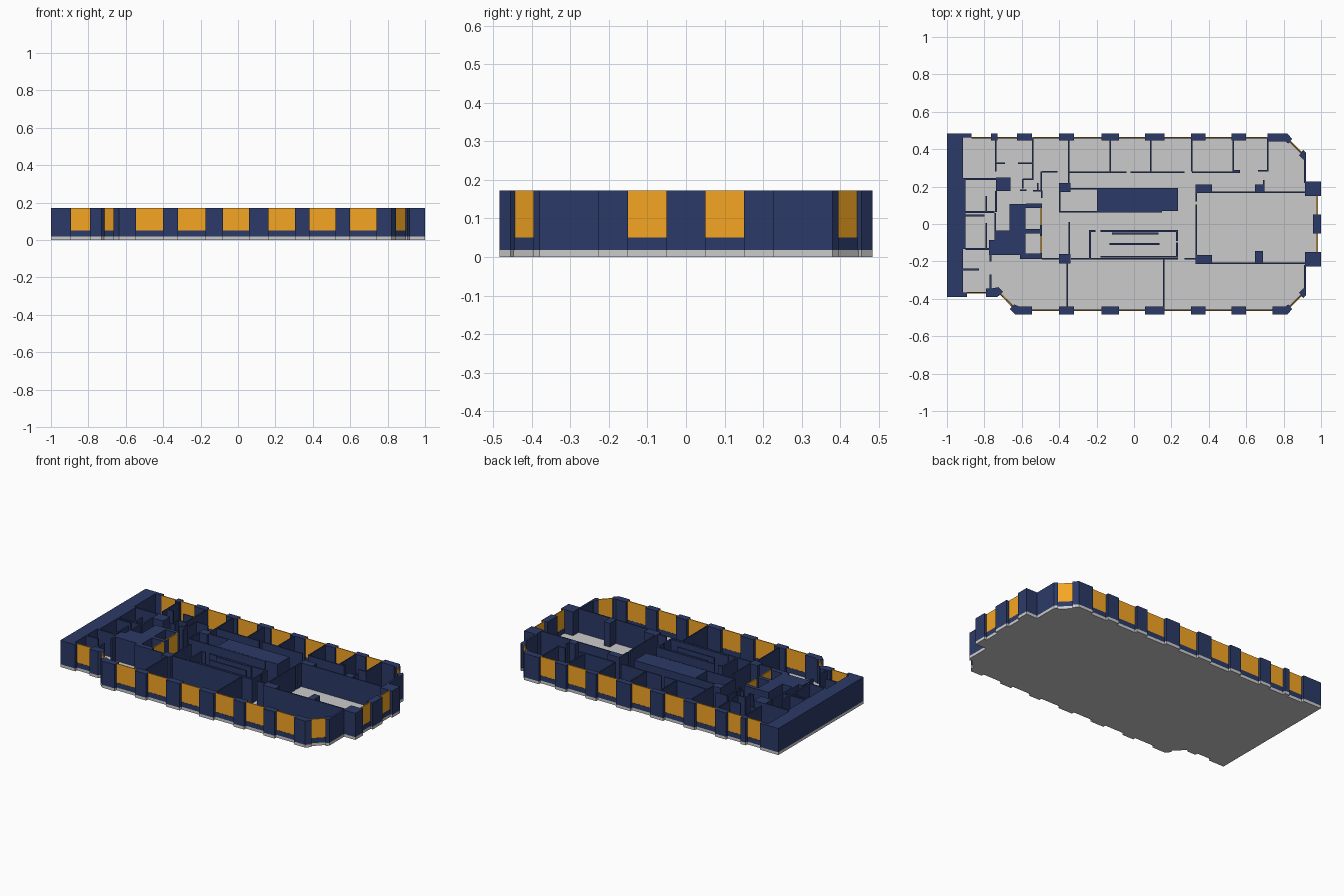
import bpy, bmesh
from mathutils import Vector

FLOOR, SILL, TOP = 0.018, 0.05, 0.172


def material(name, rgb):
    m = bpy.data.materials.new(name)
    m.diffuse_color = (*rgb, 1)
    return m


NAVY = material("navy", (0.024, 0.042, 0.136))
AMBER = material("amber", (0.91, 0.38, 0.017))


def prism(bm, pts, z0, z1):
    """Extrude a plan outline between two heights."""
    low = [bm.verts.new((x, y, z0)) for x, y in pts]
    face = bm.faces.new(low)
    new = bmesh.ops.extrude_face_region(bm, geom=[face])["geom"]
    for v in new:
        if isinstance(v, bmesh.types.BMVert):
            v.co.z = z1


def rect(x0, y0, x1, y1):
    return [(x0, y0), (x1, y0), (x1, y1), (x0, y1)]


def strip(a, b, t):
    """Plan outline of a thin wall from a to b."""
    a, b = Vector(a), Vector(b)
    d = (b - a).normalized()
    n = Vector((-d.y, d.x)) * t / 2
    return [tuple(p) for p in (a - n, b - n, b + n, a + n)]


def finish(bm, name, mat=None):
    bmesh.ops.recalc_face_normals(bm, faces=bm.faces)
    me = bpy.data.meshes.new(name)
    bm.to_mesh(me)
    bm.free()
    ob = bpy.data.objects.new(name, me)
    bpy.context.collection.objects.link(ob)
    if mat:
        me.materials.append(mat)
    return ob


def flip(pts):
    return [(x, -y) for x, y in reversed(pts)]


def build_walls(name, horizontals=(), verticals=(), blocks=(), t=0.01):
    """horizontals: y, x0, x1; verticals: x, y0, y1; blocks: x0, y0, x1, y1."""
    bm = bmesh.new()
    for y, x0, x1 in horizontals:
        prism(bm, rect(x0, y - t / 2, x1, y + t / 2), FLOOR, TOP)
    for x, y0, y1 in verticals:
        prism(bm, rect(x - t / 2, y0, x + t / 2, y1), FLOOR, TOP)
    for b in blocks:
        prism(bm, rect(*b), FLOOR, TOP)
    return finish(bm, name, NAVY)


# Facade piers shared by both long sides (x ranges)
PIERS = [(-0.40, -0.32), (-0.175, -0.08), (0.06, 0.163), (0.305, 0.382), (0.52, 0.60)]
OUT, INN, GLZ = 0.484, 0.441, 0.462
NORTH = [(-0.765, -0.73), (-0.625, -0.545)] + PIERS


def notches(piers):
    pts = []
    for a, b in piers:
        pts += [(a, -GLZ - 0.004), (a, -OUT), (b, -OUT), (b, -GLZ - 0.004)]
    return pts


# Floor slab following the stepped facade
east = [(0.82, -OUT), (0.845, -0.455), (0.836, -0.447), (0.896, -0.386), (0.905, -0.395),
        (0.92, -0.38), (0.92, -0.228), (1, -0.228), (1, -0.15), (0.984, -0.15),
        (0.984, -0.05), (1, -0.05)]
south_west = [(-1, -0.39), (-0.893, -0.39), (-0.893, -0.372), (-0.79, -0.372), (-0.79, -0.39),
              (-0.73, -0.39), (-0.717, -0.378), (-0.653, -0.444), (-0.665, -0.455),
              (-0.635, -OUT), (-0.545, -OUT), (-0.545, -GLZ - 0.004)]
outline = (south_west + notches(PIERS) + [(0.74, -GLZ - 0.004), (0.74, -OUT)] + east + flip(east)
           + [(0.715, OUT), (0.715, GLZ + 0.004)] + flip(notches(NORTH))
           + [(-0.87, GLZ + 0.004), (-0.87, OUT), (-1, OUT)])
bm = bmesh.new()
prism(bm, outline, 0, FLOOR)
finish(bm, "floor_slab")

# Facade piers and corner piers
bm = bmesh.new()
for a, b in PIERS:
    prism(bm, rect(a, -OUT, b, -INN), FLOOR, TOP)
for a, b in NORTH:
    prism(bm, rect(a, INN + 0.005, b, OUT), FLOOR, TOP)


def corner(x0):
    return [(x0, -OUT), (0.82, -OUT), (0.845, -0.455), (0.825, -0.43), (0.81, -INN), (x0, -INN)]


post = [(0.882, -0.367), (0.905, -0.395), (0.92, -0.38), (0.92, -0.345), (0.905, -0.345)]
prism(bm, corner(0.74), FLOOR, TOP)
prism(bm, flip(corner(0.715)), FLOOR, TOP)
for shape in (post, rect(0.915, -0.228, 1, -0.15), strip((0.914, -0.35), (0.914, -0.22), 0.012)):
    prism(bm, shape, FLOOR, TOP)
    prism(bm, flip(shape), FLOOR, TOP)
prism(bm, rect(0.957, -0.05, 1, 0.05), FLOOR, TOP)
prism(bm, [(-0.665, -0.455), (-0.635, -OUT), (-0.545, -OUT), (-0.545, -INN), (-0.615, -INN),
           (-0.64, -0.43)], FLOOR, TOP)
prism(bm, [(-0.79, -0.39), (-0.73, -0.39), (-0.70, -0.363), (-0.725, -0.338), (-0.765, -0.345),
           (-0.79, -0.345)], FLOOR, TOP)
finish(bm, "facade_piers", NAVY)

# Solid west party wall
build_walls("west_wall", blocks=[(-1, -0.39, -0.914, OUT), (-0.914, -0.134, -0.90, 0.246),
                                 (-0.914, -0.39, -0.893, -0.365), (-0.914, GLZ, -0.87, OUT)])

# Windows: navy sill below, three amber panes above
spans = [((-0.893, -0.368), (-0.79, -0.368)), ((-0.712, -0.374), (-0.648, -0.44)),
         ((0.832, -0.443), (0.894, -0.381)), ((0.832, 0.443), (0.894, 0.381)),
         ((0.98, -0.15), (0.98, -0.05)), ((0.98, 0.05), (0.98, 0.15))]
for side, ranges in ((-GLZ, [(-0.6, -0.545)] + PIERS + [(0.74, 0.8)]),
                     (GLZ, [(-0.9, -0.87)] + NORTH + [(0.715, 0.8)])):
    spans += [((a[1], side), (b[0], side)) for a, b in zip(ranges, ranges[1:])]
sills, panes = bmesh.new(), bmesh.new()
for a, b in spans:
    a, b = Vector(a), Vector(b)
    prism(sills, strip(a, b, 0.008), FLOOR, SILL)
    for f0, f1 in ((0, 0.22), (0.22, 0.74), (0.74, 1)):
        prism(panes, strip(a.lerp(b, f0), a.lerp(b, f1), 0.006), SILL, TOP)
finish(sills, "window_sills", NAVY)
finish(panes, "window_panes", AMBER)

# North row of offices
build_walls("north_office_walls",
            [(0.28, -0.492, -0.41), (0.276, -0.35, -0.04), (0.276, -0.02, 0.27), (0.276, 0.31, 0.567),
             (0.286, 0.663, 0.717), (0.286, 0.53, 0.567)],
            [(x, 0.28, GLZ) for x in (-0.348, -0.128, 0.09, 0.31, 0.53, 0.715)]
            + [(0.693, 0.166, 0.235)], t=0.008)

# North-west service rooms
build_walls("northwest_room_walls",
            [(0.326, -0.74, -0.69), (0.326, -0.62, -0.54), (0.24, -0.594, -0.54),
             (0.18, -0.61, -0.575), (0.178, -0.54, -0.492)],
            [(-0.738, 0.28, GLZ), (-0.541, 0.235, GLZ), (-0.594, 0.19, 0.24),
             (-0.497, 0.178, 0.28), (-0.515, 0.178, 0.22)], t=0.008)

# West wash rooms
build_walls("west_room_walls",
            [(0.24, -0.91, -0.738), (-0.134, -0.90, -0.77), (-0.243, -0.914, -0.83),
             (0.046, -0.90, -0.80)],
            [(-0.79, 0.065, 0.15), (-0.79, -0.13, 0.005), (-0.738, 0.064, 0.176),
             (-0.742, -0.09, 0.06), (-0.767, -0.20, -0.134), (-0.767, -0.36, -0.27)],
            [(-0.90, 0.06, -0.745, 0.07), (-0.738, 0.176, -0.66, 0.248)])

# Lift core with two open shafts
build_walls("lift_core",
            [(0.104, -0.578, -0.492), (-0.183, -0.61, -0.492)],
            [(-0.497, -0.025, -0.005), (-0.497, 0.085, 0.105), (-0.497, -0.065, -0.025),
             (-0.497, -0.187, -0.155)],
            [(-0.665, -0.04, -0.58, 0.107), (-0.775, -0.165, -0.655, -0.085),
             (-0.74, -0.09, -0.665, -0.035), (-0.665, -0.165, -0.58, -0.04),
             (-0.61, -0.187, -0.58, -0.06), (-0.58, -0.052, -0.492, -0.026),
             (-0.58, 0.085, -0.492, 0.107), (-0.58, -0.187, -0.492, -0.157)])
bm = bmesh.new()
for y0, y1 in ((-0.026, 0.085), (-0.155, -0.052)):
    prism(bm, strip((-0.496, y0), (-0.496, y1), 0.008), FLOOR, TOP)
finish(bm, "lift_doors", AMBER)

# Central core: solid store, stair enclosure and rails
build_walls("central_core",
            [(0.065, -0.40, 0.15), (0.188, -0.348, 0.235), (-0.187, -0.337, 0.235),
             (-0.187, 0.27, 0.33), (-0.187, -0.492, -0.396)],
            [(-0.397, 0.064, 0.22), (-0.345, -0.187, 0.01), (-0.348, 0.188, 0.28),
             (-0.492, 0.14, 0.178)],
            [(-0.198, 0.07, 0.235, 0.19), (-0.40, 0.17, -0.34, 0.22), (-0.40, -0.212, -0.34, -0.16)],
            t=0.008)
build_walls("stair_enclosure",
            [(-0.037, -0.24, -0.205), (-0.037, -0.18, 0.235), (-0.05, -0.118, 0.13),
             (-0.107, -0.13, 0.137), (-0.175, -0.18, 0.235)],
            [(-0.235, -0.187, -0.037), (0.23, -0.09, -0.037), (0.23, -0.175, -0.10)])

# Large east hall and its columns
build_walls("east_hall_walls",
            [(0.17, 0.33, 0.98), (-0.211, 0.33, 0.915)], [(0.333, -0.211, 0.105), (0.333, 0.12, 0.17)],
            [(0.33, 0.168, 0.417, 0.21), (0.647, 0.168, 0.69, 0.21),
             (0.33, -0.214, 0.417, -0.165), (0.647, -0.214, 0.69, -0.145)], t=0.008)

# South room partitions
build_walls("south_room_walls", verticals=[(-0.358, -GLZ, -0.19), (0.16, -GLZ, -0.187)], t=0.008)
